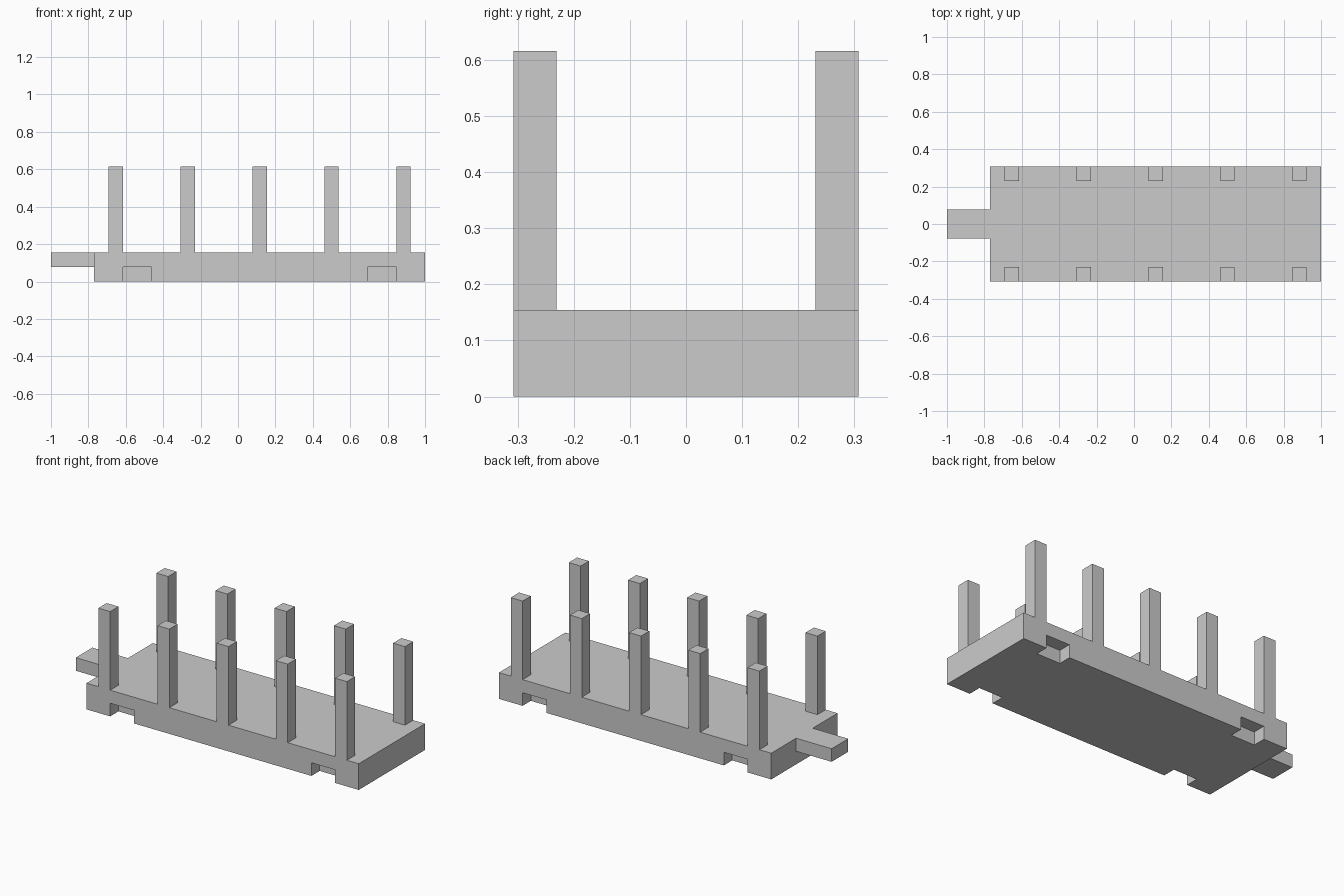
import bpy
import bmesh
from mathutils import Vector

if "Cube" in bpy.data.objects:
    bpy.data.objects.remove(bpy.data.objects["Cube"])

U = 1 / 13  # grid unit: the model is 26 units long


def add_box(bm, lo, hi):
    lo, hi = Vector(lo) * U, Vector(hi) * U
    verts = bmesh.ops.create_cube(bm, size=1)["verts"]
    for v in verts:
        v.co = (lo + hi) / 2 + v.co * (hi - lo)


def make_object(name, boxes):
    bm = bmesh.new()
    for lo, hi in boxes:
        add_box(bm, lo, hi)
    mesh = bpy.data.meshes.new(name)
    bm.to_mesh(mesh)
    bm.free()
    obj = bpy.data.objects.new(name, mesh)
    bpy.context.collection.objects.link(obj)
    return obj


# Flat deck
deck = make_object("deck", [((-10, -4, 0), (13, 4, 2))])

# Wheel notches cut from the lower edges of both long sides
notches = make_object("notch_cutter", [
    ((x, min(3 * s, 5 * s), -1), (x + 2, max(3 * s, 5 * s), 1))
    for x in (-8, 9) for s in (-1, 1)])
notches.hide_render = True
cut = deck.modifiers.new("notches", "BOOLEAN")
cut.operation = "DIFFERENCE"
cut.solver = "EXACT"
cut.object = notches
bpy.context.view_layer.objects.active = deck
bpy.ops.object.modifier_apply(modifier=cut.name)
bpy.data.objects.remove(notches)

# Coupling tongue at the left end, flush with the deck top
make_object("coupling_tongue", [((-13, -1, 1), (-10, 1, 2))])

# Two rows of five upright stakes
for row, y in (("front", -4), ("back", 3)):
    for i in range(5):
        x = -9 + 5 * i
        make_object(f"{row}_stake_{i + 1}", [((x, y, 2), (x + 1, y + 1, 8))])
